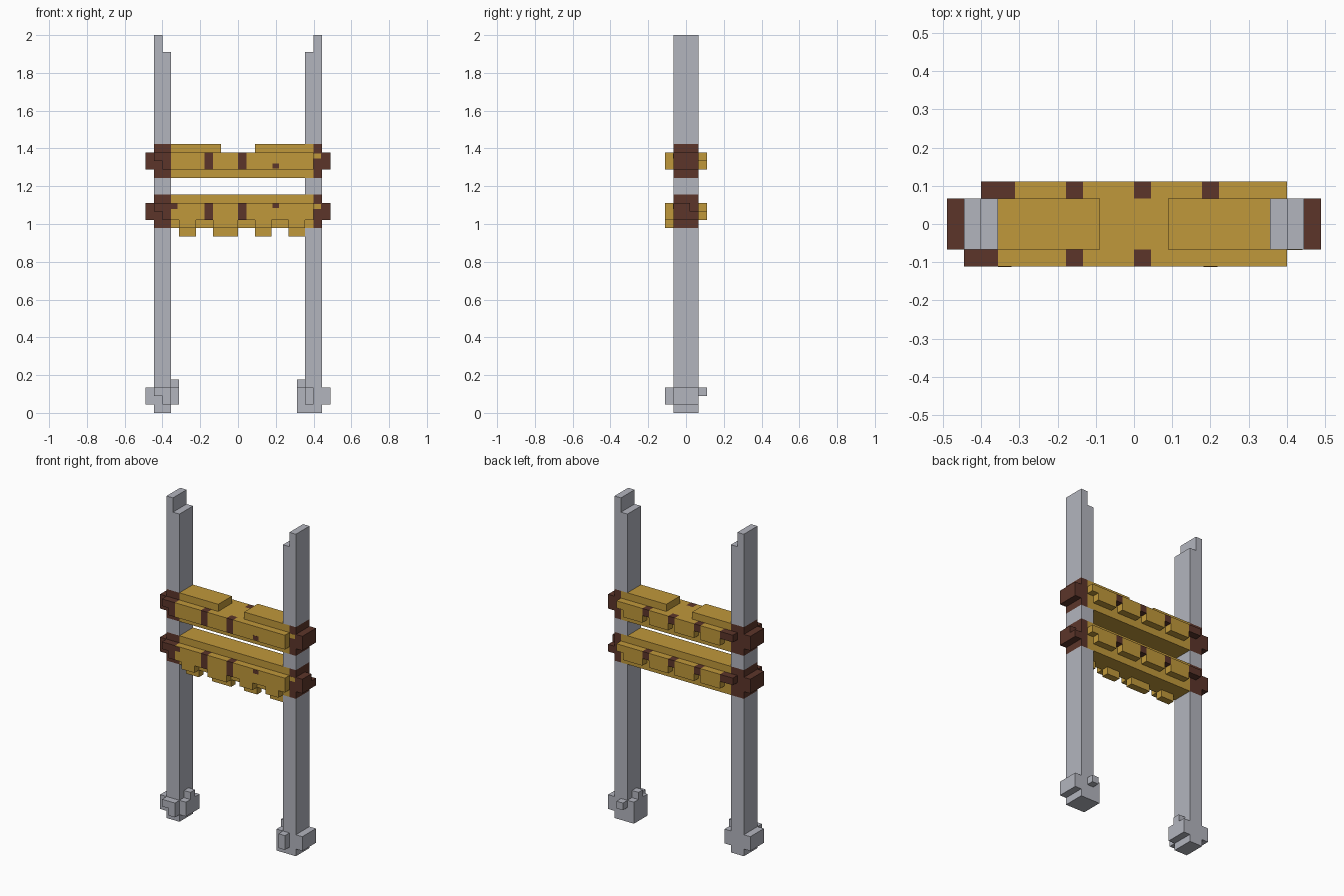
import bpy
import bmesh
from mathutils import Matrix, Vector

if "Cube" in bpy.data.objects:
    bpy.data.objects.remove(bpy.data.objects["Cube"])

U = 2 / 45  # edge of one building block


def material(name, rgb):
    m = bpy.data.materials.new(name)
    m.use_nodes = True
    m.diffuse_color = (*rgb, 1)
    m.node_tree.nodes["Principled BSDF"].inputs["Base Color"].default_value = (*rgb, 1)
    return m


STONE = material("pale grey", (0.45, 0.46, 0.515))
GOLD = material("golden wood", (0.53, 0.315, 0.043))
BROWN = material("dark brown", (0.107, 0.036, 0.023))


def part(name, mat, boxes):
    """One object from boxes given as block ranges (x0, x1, y0, y1, z0, z1)."""
    bm = bmesh.new()
    for x0, x1, y0, y1, z0, z1 in boxes:
        centre = Vector(((x0 + x1) / 2 - 11, (y0 + y1) / 2 - 2.5, (z0 + z1) / 2)) * U
        size = Vector((x1 - x0, y1 - y0, z1 - z0)) * U
        bmesh.ops.create_cube(bm, size=1, matrix=Matrix.Translation(centre) @ Matrix.Diagonal(size.to_4d()))
    me = bpy.data.meshes.new(name)
    bm.to_mesh(me)
    bm.free()
    me.materials.append(mat)
    ob = bpy.data.objects.new(name, me)
    bpy.context.collection.objects.link(ob)


# Posts, interrupted where the beams wrap around them
for name, outer, inner in (("right_post", 1, 2), ("left_post", 20, 19)):
    lo = min(outer, inner)
    part(name, STONE, [
        (lo, lo + 2, 1, 4, 0, 22),
        (lo, lo + 2, 1, 4, 26, 28),
        (lo, lo + 2, 1, 4, 32, 43),
        (outer, outer + 1, 1, 4, 43, 45),
    ])

# Stepped feet
part("right_foot", STONE, [
    (0, 1, 1, 4, 1, 3), (3, 4, 1, 4, 1, 3), (3, 4, 2, 3, 3, 4),
    (1, 3, 0, 1, 2, 3), (2, 3, 0, 1, 1, 2),
])
part("left_foot", STONE, [
    (21, 22, 1, 4, 1, 3), (18, 19, 1, 4, 0, 3), (18, 19, 2, 3, 3, 4),
    (19, 20, 0, 1, 1, 3), (19, 20, 4, 5, 2, 3),
])

STRAPS = (7, 11, 15)
BACK_BLOCKS = (4, 8, 12, 16)


def beam(name, base, mid):
    """Beam core with front board, back blocks, straps and end bindings."""
    part(name + "_core", GOLD, [(3, 20, 1, 4, base, base + (3 if name == "upper" else 4))])
    part(name + "_front_board", GOLD,
         [(a, b, 0, 1, mid, mid + 2) for a, b in ((3, 7), (8, 11), (12, 20))])
    part(name + "_back_blocks", GOLD,
         [(i, i + 3, 4, 5, mid, mid + 2) for i in BACK_BLOCKS] + [(19, 20, 4, 5, mid + 1, mid + 2)])
    part(name + "_front_straps", BROWN, [(i, i + 1, 0, 1, mid, mid + 2) for i in STRAPS[:2]])
    part(name + "_back_straps", BROWN,
         [(i, i + 1, 4, 5, mid + 1, mid + 2) for i in STRAPS] + [(2, 4, 4, 5, mid + 1, mid + 2)])
    part(name + "_right_binding", BROWN, [
        (1, 3, 1, 4, base, base + 4), (0, 1, 1, 4, mid, mid + 2),
        (1, 3, 0, 1, mid + 1, mid + 2), (2, 3, 0, 1, mid, mid + 1),
    ])
    cap = [(21, 22, 1, 4, mid, mid + 2)]
    if name == "lower":
        cap = [(21, 22, 1, 4, mid, mid + 1), (21, 22, 1, 3, mid + 1, mid + 2)]
    part(name + "_left_binding", BROWN, [(20, 21, 1, 4, base, base + 4)] + cap)


beam("upper", 28, 29)
beam("lower", 22, 23)

# Raised planks on the upper beam
part("upper_planks", GOLD, [(3, 9, 1, 4, 31, 32), (13, 20, 1, 4, 31, 32)])

# Teeth hanging under the front of the lower beam
TEETH = ((4, 6), (8, 11), (13, 15), (17, 19))
part("lower_teeth", GOLD, [(a, b, 0, 1, 22, 23) for a, b in TEETH]
     + [(a, b, 1, 2, 21, 22) for a, b in TEETH])

# Small stains painted on the front as thin plates
part("brown_stains", BROWN, [
    (15.1, 15.9, -0.02, 0, 29.1, 29.7), (15.1, 15.9, -0.02, 0, 24.4, 24.95),
    (3, 3.8, -0.02, 0, 24.3, 24.95),
])
part("gold_stains", GOLD, [(20, 20.9, 0.98, 1, z, z + 0.6) for z in (30.3, 24.3)])
